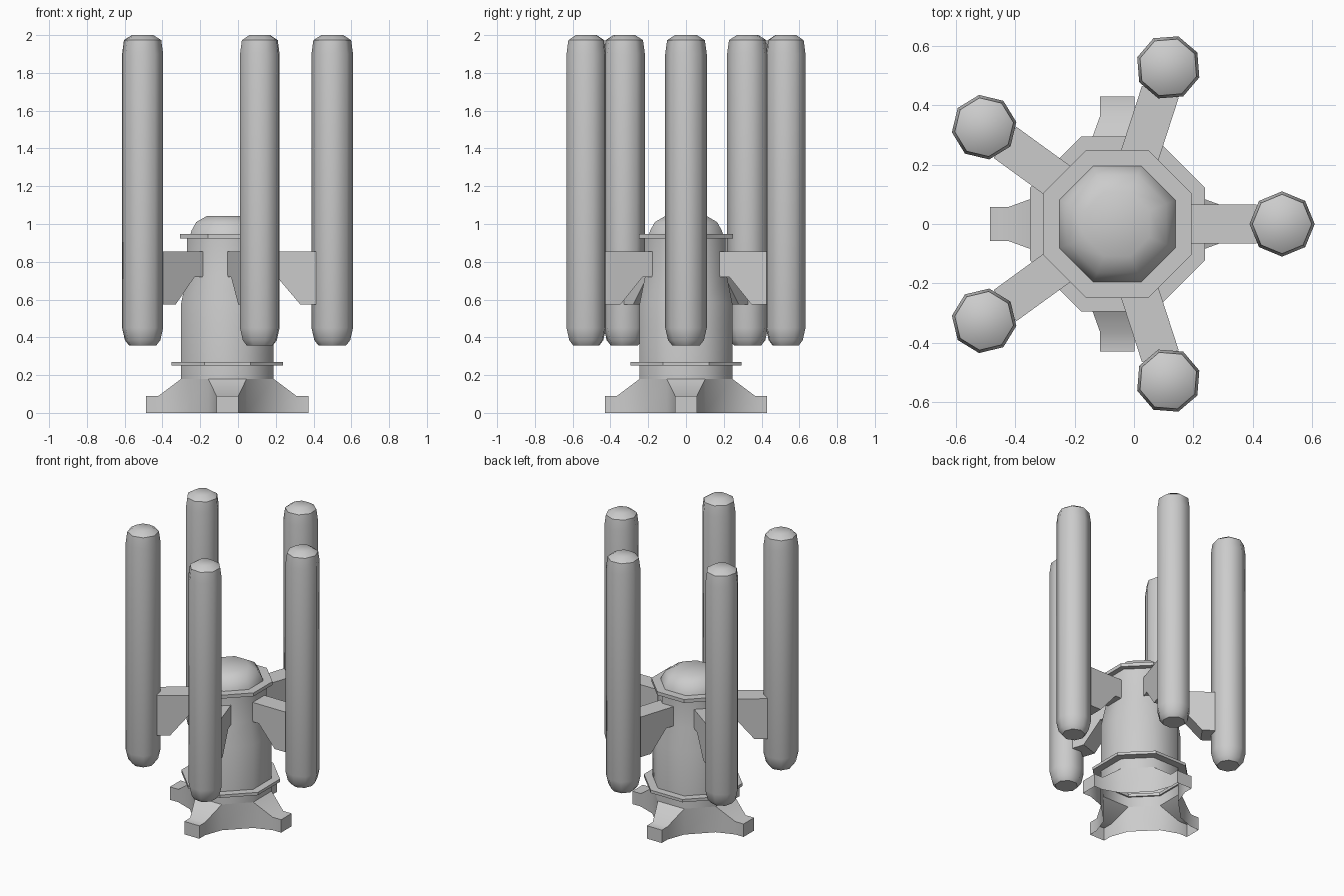
import bpy, bmesh, math
from mathutils import Matrix

if "Cube" in bpy.data.objects:
    bpy.data.objects.remove(bpy.data.objects["Cube"])

CX = -0.056                      # axis of the central body
FLAT = 1 / math.cos(math.pi / 8)  # flat-to-flat radius -> corner radius


def finish(name, bm, angle=47):
    bmesh.ops.recalc_face_normals(bm, faces=bm.faces)
    me = bpy.data.meshes.new(name)
    bm.to_mesh(me)
    bm.free()
    ob = bpy.data.objects.new(name, me)
    bpy.context.collection.objects.link(ob)
    bpy.ops.object.select_all(action='DESELECT')
    ob.select_set(True)
    bpy.context.view_layer.objects.active = ob
    bpy.ops.object.shade_smooth_by_angle(angle=math.radians(angle))
    return ob


def lathe(name, profile, phase, center, caps=(True, True), loop=False, angle=47):
    """Eight-sided turned shape from (radius, z) points."""
    bm = bmesh.new()
    rings = []
    for r, z in profile:
        rings.append([bm.verts.new((center[0] + r * math.cos(phase + k * math.pi / 4),
                                    center[1] + r * math.sin(phase + k * math.pi / 4), z))
                      for k in range(8)])
    pairs = list(zip(rings, rings[1:])) + ([(rings[-1], rings[0])] if loop else [])
    for a, b in pairs:
        for k in range(8):
            j = (k + 1) % 8
            bm.faces.new((a[k], a[j], b[j], b[k]))
    if caps[0]:
        bm.faces.new(rings[0])
    if caps[1]:
        bm.faces.new(rings[-1])
    return finish(name, bm, angle)


def body_part(name, profile, **kw):
    return lathe(name, [(r * FLAT, z) for r, z in profile], math.pi / 8, (CX, 0), **kw)


# Central body, dome and collars
body_part("body", [(0.245, 0.18), (0.245, 0.58), (0.215, 0.73), (0.215, 0.935)],
          caps=(False, True))
body_part("dome", [(0.197, 0.94), (0.19, 0.965), (0.165, 1.01), (0.108, 1.043)],
          caps=(False, True), angle=60)
body_part("upper_collar", [(0.20, 0.922), (0.25, 0.922), (0.25, 0.946), (0.19, 0.946)],
          caps=(False, False), loop=True, angle=30)
body_part("lower_collar", [(0.235, 0.25), (0.295, 0.25), (0.295, 0.27), (0.235, 0.27)],
          caps=(False, False), loop=True, angle=30)

# Base skirt with four splayed feet, open underneath
bm = bmesh.new()
half = 0.245 * math.tan(math.pi / 8)
outline = [(0.245, -half, 0.18), (0.365, -0.058, 0.09), (0.43, -0.058, 0.09),
           (0.43, 0.058, 0.09), (0.365, 0.058, 0.09), (0.245, half, 0.18)]
top, low = [], []
for q in range(4):
    rot = Matrix.Translation((CX, 0, 0)) @ Matrix.Rotation(q * math.pi / 2, 4, 'Z')
    t = []
    for x, y, z in outline:
        v = bm.verts.new((x, y, z))
        w = bm.verts.new((x, y, 0))
        v.co, w.co = rot @ v.co, rot @ w.co
        t.append(v)
        low.append(w)
    bm.faces.new((t[0], t[1], t[4], t[5]))
    bm.faces.new((t[1], t[2], t[3], t[4]))
    top += t
for i in range(len(top)):
    j = (i + 1) % len(top)
    bm.faces.new((low[i], low[j], top[j], top[i]))
finish("base_feet", bm)

# Five tubes, each held by a bracket arm
TUBE = [(0.073, 0.357), (0.095, 0.385), (0.11, 0.45),
        (0.11, 1.90), (0.10, 1.973), (0.058, 2.0)]
ARM = [(0.19, 0.855), (0.468, 0.855), (0.468, 0.575), (0.385, 0.575),
       (0.262, 0.72), (0.19, 0.72)]
for n in range(5):
    a = n * math.tau / 5
    c = (CX + 0.555 * math.cos(a), 0.555 * math.sin(a))
    lathe(f"tube_{n + 1}", TUBE, a, c)

    bm = bmesh.new()
    sides = [[bm.verts.new((x, y, z)) for x, z in ARM] for y in (-0.065, 0.065)]
    for s in sides:
        bm.faces.new(s)
    for i in range(len(ARM)):
        j = (i + 1) % len(ARM)
        bm.faces.new((sides[0][i], sides[0][j], sides[1][j], sides[1][i]))
    bm.transform(Matrix.Translation((CX, 0, 0)) @ Matrix.Rotation(a, 4, 'Z'))
    finish(f"arm_{n + 1}", bm, 25)
